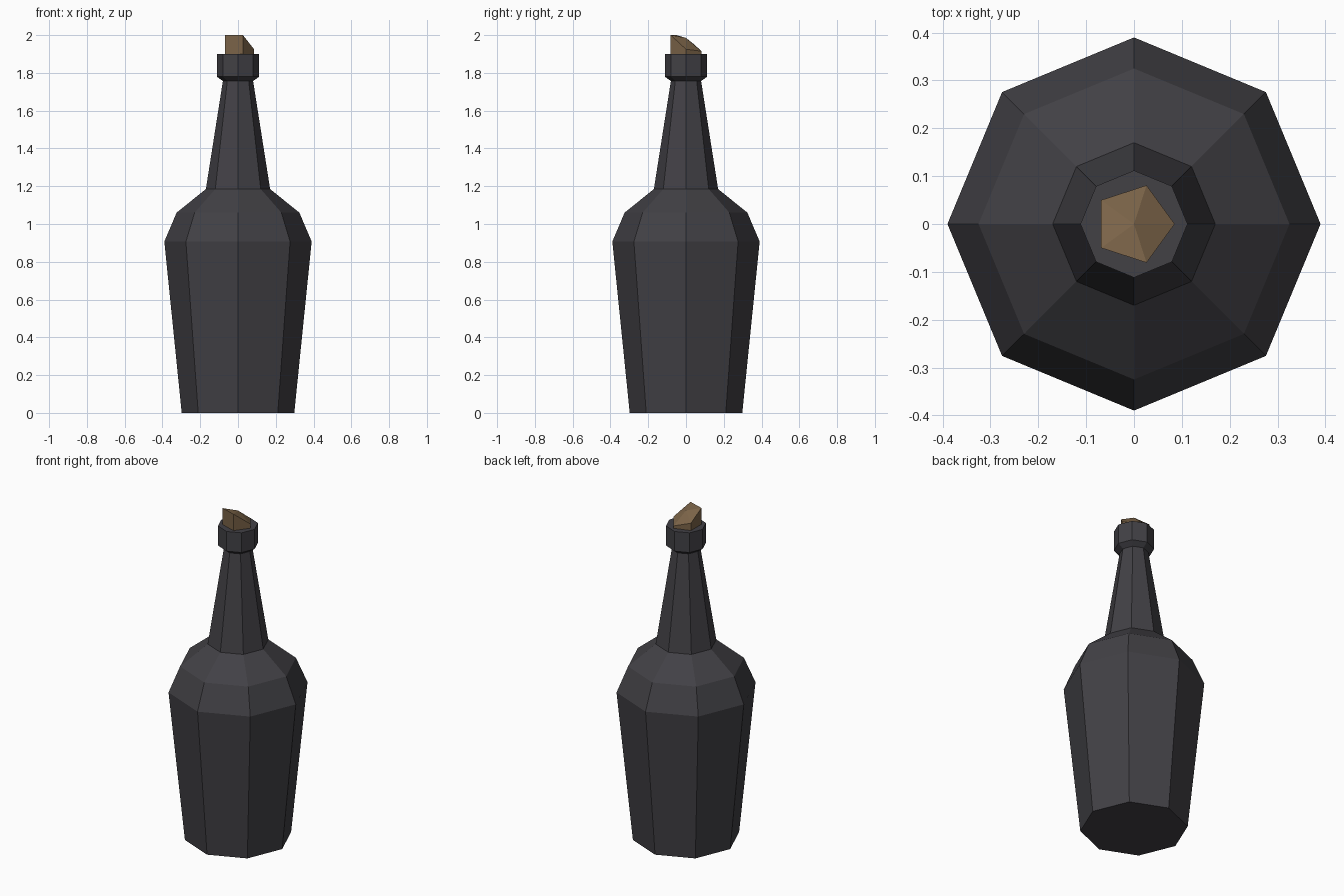
import bpy, bmesh, math

if "Cube" in bpy.data.objects:
    bpy.data.objects.remove(bpy.data.objects["Cube"])


def material(name, rgb):
    m = bpy.data.materials.new(name)
    m.diffuse_color = (*rgb, 1)
    m.use_nodes = True
    m.node_tree.nodes["Principled BSDF"].inputs["Base Color"].default_value = m.diffuse_color
    return m


def make_object(name, bm, mat):
    bmesh.ops.recalc_face_normals(bm, faces=bm.faces)
    mesh = bpy.data.meshes.new(name)
    bm.to_mesh(mesh)
    bm.free()
    mesh.materials.append(mat)
    obj = bpy.data.objects.new(name, mesh)
    bpy.context.collection.objects.link(obj)
    return obj


def ring(bm, sides, radius, z):
    """Ring of vertices; z is a height or a list with one height per corner."""
    zs = z if isinstance(z, list) else [z] * sides
    return [bm.verts.new((radius * math.cos(math.tau * i / sides),
                          radius * math.sin(math.tau * i / sides), zs[i]))
            for i in range(sides)]


def bridge(bm, a, b):
    n = len(a)
    for i in range(n):
        j = (i + 1) % n
        bm.faces.new((a[i], a[j], b[j], b[i]))


glass = material("dark glass", (0.054, 0.052, 0.060))
cork_mat = material("cork brown", (0.195, 0.125, 0.064))

# Bottle: eight-sided profile from base to lip
profile = [(0.298, 0), (0.39, 0.907), (0.325, 1.06), (0.17, 1.185),
           (0.08, 1.757), (0.112, 1.78), (0.112, 1.90)]
bm = bmesh.new()
rings = [ring(bm, 8, r, z) for r, z in profile]
for lower, upper in zip(rings, rings[1:]):
    bridge(bm, lower, upper)
bm.faces.new(rings[0])
bm.faces.new(rings[-1])
make_object("bottle", bm, glass)

# Cork: five-sided stub with a slanted, broken-off top fanned from its centre
bm = bmesh.new()
bottom = ring(bm, 5, 0.085, 1.89)
top = ring(bm, 5, 0.085, [1.925, 1.915, 1.945, 2.0, 2.0])
bridge(bm, bottom, top)
bm.faces.new(bottom)
centre = bm.verts.new((0, 0, 1.985))
for i in range(5):
    bm.faces.new((top[i], top[(i + 1) % 5], centre))
make_object("cork", bm, cork_mat)
